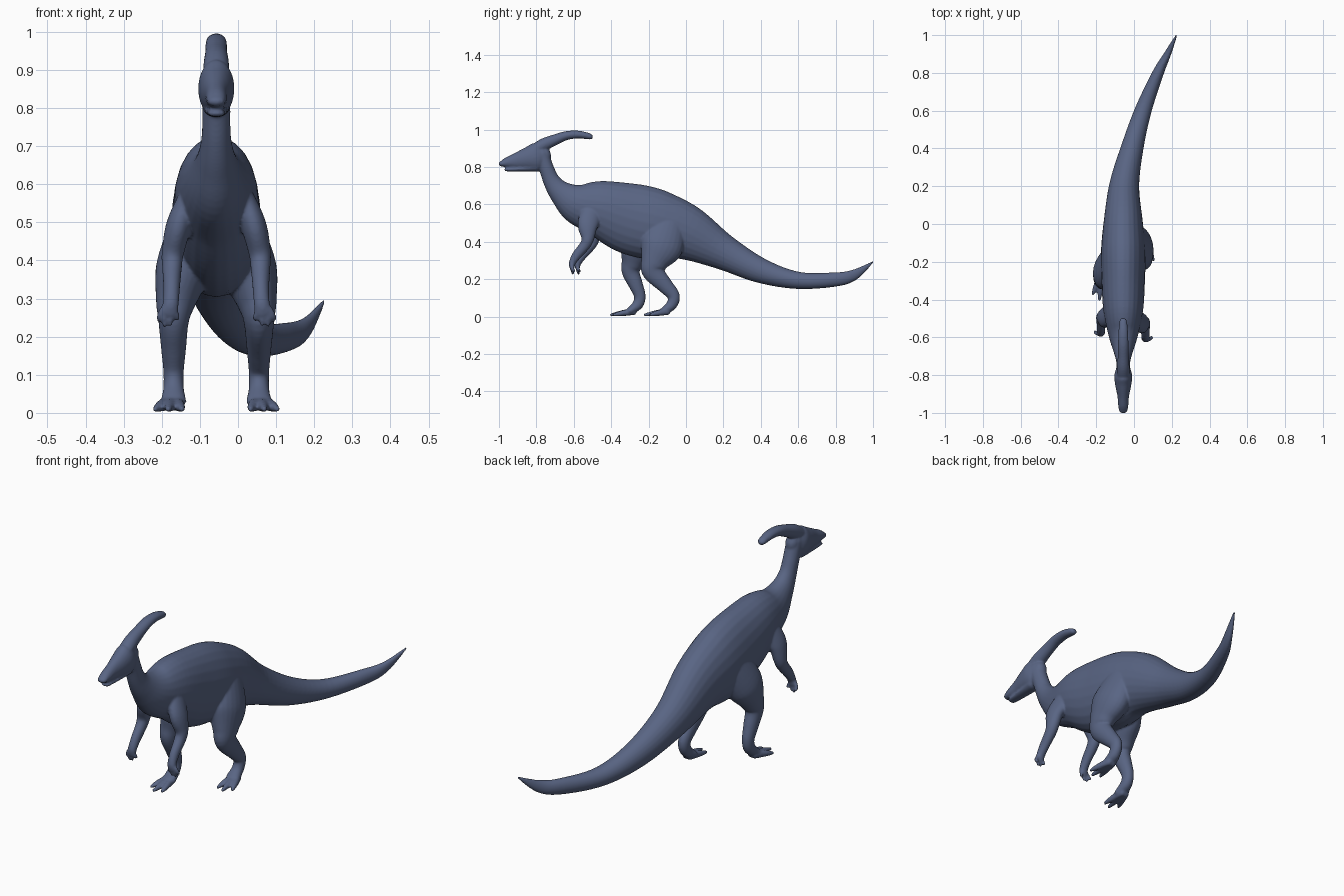
import bpy, bmesh, math
from mathutils import Vector

CX = -0.057          # body centre line
bm = bmesh.new()


def spline(pts, steps):
    """Catmull-Rom through stations (x, y, z, side radius, depth radius)."""
    out, n = [], len(pts)
    for i in range(n - 1):
        p = [pts[max(i - 1, 0)], pts[i], pts[i + 1], pts[min(i + 2, n - 1)]]
        for s in range(steps):
            t = s / steps
            out.append([0.5 * (2 * b + (c - a) * t + (2 * a - 5 * b + 4 * c - d) * t * t
                               + (3 * b - a - 3 * c + d) * t ** 3) for a, b, c, d in zip(*p)])
    out.append(list(pts[-1]))
    return out


def tube(pts, steps=6, sides=24):
    """Closed loft of ellipses along a path, with rounded ends."""
    st = spline(pts, steps)
    cs = [Vector(s[:3]) for s in st]
    tans = [(cs[min(i + 1, len(cs) - 1)] - cs[max(i - 1, 0)]).normalized() for i in range(len(cs))]
    # rounded end caps as extra stations
    caps = []
    for end, sign in ((0, -1), (-1, 1)):
        r = min(st[end][3], st[end][4])
        caps.append([(cs[end] + tans[end] * sign * r * math.sin(a), tans[end],
                      st[end][3] * math.cos(a), st[end][4] * math.cos(a)) for a in (0.5, 0.95, 1.35)])
    rows = caps[0][::-1] + [(c, t, s[3], s[4]) for c, t, s in zip(cs, tans, st)] + caps[1]
    rings = []
    for c, t, a, b in rows:
        side = (Vector((1, 0, 0)) - t * t.x).normalized()
        up = t.cross(side)
        rings.append([bm.verts.new(c + side * max(a, .001) * math.cos(k * math.tau / sides)
                                   + up * max(b, .001) * math.sin(k * math.tau / sides))
                      for k in range(sides)])
    faces = [bm.faces.new(rings[0]), bm.faces.new(rings[-1])]
    for p, q in zip(rings, rings[1:]):
        for k in range(sides):
            j = (k + 1) % sides
            faces.append(bm.faces.new((p[k], p[j], q[j], q[k])))
    bmesh.ops.recalc_face_normals(bm, faces=faces)


def mid(pts):
    return [(CX, *p) for p in pts]


# tail, torso and neck
tube([(.225, 1.0, .293, .005, .005), (.178, .9, .224, .018, .029), (.128, .8, .199, .030, .038),
      (.048, .6, .194, .045, .046), (-.01, .4, .246, .060, .067), (-.052, .2, .345, .080, .096)]
     + mid([(0, .45, .105, .150), (-.15, .489, .118, .188), (-.3, .525, .115, .190),
            (-.45, .575, .106, .155), (-.58, .605, .080, .112), (-.665, .66, .053, .068),
            (-.715, .72, .039, .047), (-.745, .79, .037, .040), (-.775, .87, .038, .042)]))

# head, lower jaw, crest
tube(mid([(-.755, .868, .032, .045), (-.80, .853, .047, .076), (-.85, .843, .043, .062),
          (-.91, .832, .031, .043), (-.96, .824, .027, .027), (-.988, .817, .023, .014)]))
tube(mid([(-.80, .80, .035, .025), (-.89, .79, .028, .014), (-.962, .786, .022, .009)]))
tube(mid([(-.82, .885, .035, .030), (-.76, .920, .033, .034), (-.70, .946, .029, .029),
          (-.64, .968, .028, .024), (-.58, .974, .026, .021), (-.53, .967, .022, .018),
          (-.512, .962, .019, .015)]))

# legs: offsets are outward from the centre line
right_leg = [(.065, -.09, .50, .050, .09), (.088, -.13, .38, .070, .115), (.107, -.17, .29, .052, .074),
             (.112, -.175, .24, .040, .058), (.112, -.11, .165, .032, .042),
             (.112, -.066, .11, .027, .033), (.112, -.078, .062, .027, .029), (.112, -.12, .030, .034, .020)]
left_leg = [(.065, -.18, .50, .050, .09), (.088, -.25, .38, .070, .10), (.107, -.285, .29, .052, .062),
            (.112, -.295, .24, .040, .048), (.112, -.268, .17, .033, .038),
            (.112, -.247, .11, .027, .031), (.112, -.258, .065, .027, .029), (.112, -.30, .030, .034, .020)]
arm = [(.065, -.50, .56, .035, .060), (.098, -.525, .49, .034, .055), (.114, -.525, .42, .029, .035),
       (.116, -.54, .382, .026, .029), (.117, -.583, .33, .022, .025),
       (.119, -.607, .29, .021, .019), (.123, -.610, .265, .023, .014)]

for sgn, leg, arm_dy in ((1, right_leg, 0), (-1, left_leg, .03)):
    def place(pts, dy=0):
        return [(CX + sgn * x, y + dy, z, a, b) for x, y, z, a, b in pts]
    tube(place(leg))
    # toes
    fx, fy = leg[-1][0], leg[-1][1]
    for dx, dy in ((-.022, -.085), (.014, -.10), (.048, -.07)):
        tube(place([(fx + dx * .3, fy + .02, .028, .016, .020), (fx + dx * .7, fy + dy * .5, .018, .015, .015),
                    (fx + dx, fy + dy, .010, .008, .008)]), 4, 12)
    # arms and fingers
    tube(place(arm, arm_dy))
    for dx, dy, tip in ((-.020, .012, .246), (-.003, .004, .232), (.013, .006, .230), (.027, .014, .243)):
        tube(place([(.123 + dx * .6, -.610, .272, .009, .010), (.123 + dx, -.612 + dy * .5, .252, .008, .009),
                    (.123 + dx, -.610 + dy, tip, .006, .007)], arm_dy), 4, 10)

# fuse the parts into one smooth skin
mesh = bpy.data.meshes.new("dinosaur_skin")
bm.to_mesh(mesh)
bm.free()
skin = bpy.data.objects.new("dinosaur_skin", mesh)
bpy.context.collection.objects.link(skin)
fuse = skin.modifiers.new("fuse", 'REMESH')
fuse.mode = 'VOXEL'
fuse.voxel_size = 0.005
fuse.use_smooth_shade = True
soft = skin.modifiers.new("soften", 'SMOOTH')
soft.factor = 0.5
soft.iterations = 7
mat = bpy.data.materials.new("slate_blue")
mat.diffuse_color = (.10, .13, .23, 1)
mesh.materials.append(mat)
